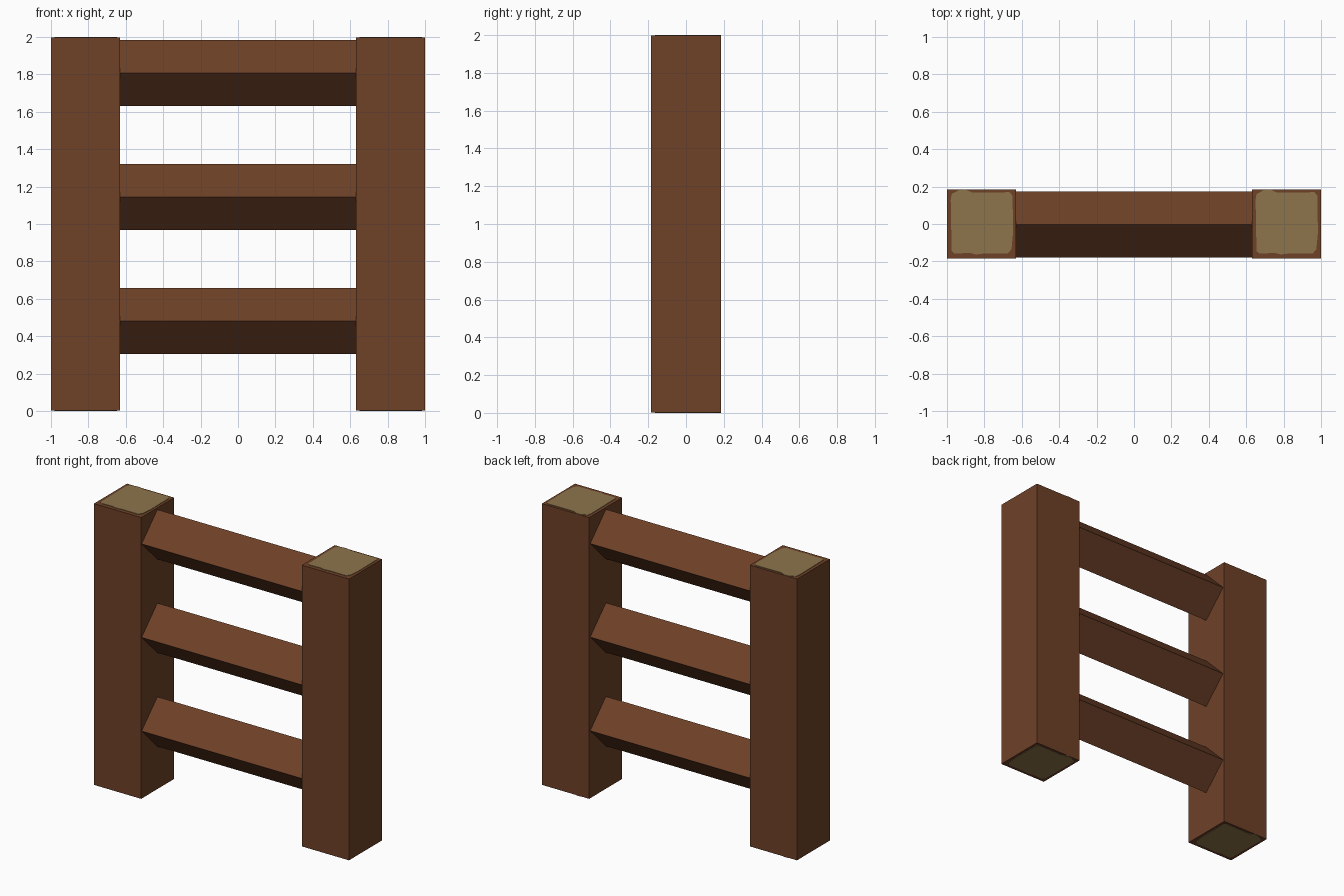
import bpy, bmesh
from math import radians
from mathutils import Matrix, Vector

old = bpy.data.objects.get("Cube")
if old:
    bpy.data.objects.remove(old, do_unlink=True)


def make_material(name, srgb):
    colour = [((c / 255 + 0.055) / 1.055) ** 2.4 for c in srgb] + [1]
    mat = bpy.data.materials.new(name)
    mat.use_nodes = True
    mat.diffuse_color = colour
    bsdf = mat.node_tree.nodes["Principled BSDF"]
    bsdf.inputs["Base Color"].default_value = colour
    bsdf.inputs["Roughness"].default_value = 0.9
    return mat


def add_object(name, bm, mat):
    bmesh.ops.recalc_face_normals(bm, faces=bm.faces)
    mesh = bpy.data.meshes.new(name)
    bm.to_mesh(mesh)
    bm.free()
    mesh.materials.append(mat)
    obj = bpy.data.objects.new(name, mesh)
    bpy.context.collection.objects.link(obj)


def add_box(name, centre, size, mat, tilt=0):
    bm = bmesh.new()
    matrix = (Matrix.Translation(centre) @ Matrix.Rotation(radians(tilt), 4, "X")
              @ Matrix.Diagonal((*size, 1)))
    bmesh.ops.create_cube(bm, size=1, matrix=matrix)
    add_object(name, bm, mat)


def add_plate(name, outline, x, z, thickness, mat):
    bm = bmesh.new()
    face = bm.faces.new([bm.verts.new((x + px, py, z)) for px, py in outline])
    result = bmesh.ops.extrude_face_region(bm, geom=[face])
    verts = [g for g in result["geom"] if isinstance(g, bmesh.types.BMVert)]
    bmesh.ops.translate(bm, vec=Vector((0, 0, thickness)), verts=verts)
    add_object(name, bm, mat)


bark = make_material("brown bark", (110, 65, 39))
cut_wood = make_material("pale cut wood", (141, 117, 76))

POST = 0.37
POST_X = 1 - POST / 2
PLATE = 0.003

# Uneven rounded outline of the bare wood on the post ends
outline = [(-0.165, 0.13), (-0.16, -0.145), (-0.145, -0.158), (-0.06, -0.155),
           (-0.03, -0.163), (0.02, -0.157), (0.14, -0.158), (0.16, -0.135),
           (0.168, -0.05), (0.166, 0.15), (0.15, 0.17), (-0.05, 0.168),
           (-0.085, 0.184), (-0.12, 0.182), (-0.145, 0.168), (-0.16, 0.16)]

# Square posts with bare wood at both ends
for side, sign in (("right", -1), ("left", 1)):
    x = sign * POST_X
    add_box(f"{side}_post", (x, 0, 1), (POST, POST, 2 - 2 * PLATE), bark)
    add_plate(f"{side}_post_top_wood", outline, x, 2 - PLATE, PLATE, cut_wood)
    add_plate(f"{side}_post_bottom_wood", outline, x, 0, PLATE, cut_wood)

# Square rails turned on edge, running between the posts
RAIL = 0.249
for name, z in (("lower", 0.481), ("middle", 1.145), ("upper", 1.808)):
    add_box(f"{name}_rail", (0, -0.003, z), (2 * (1 - POST), RAIL, RAIL), bark, tilt=45)
